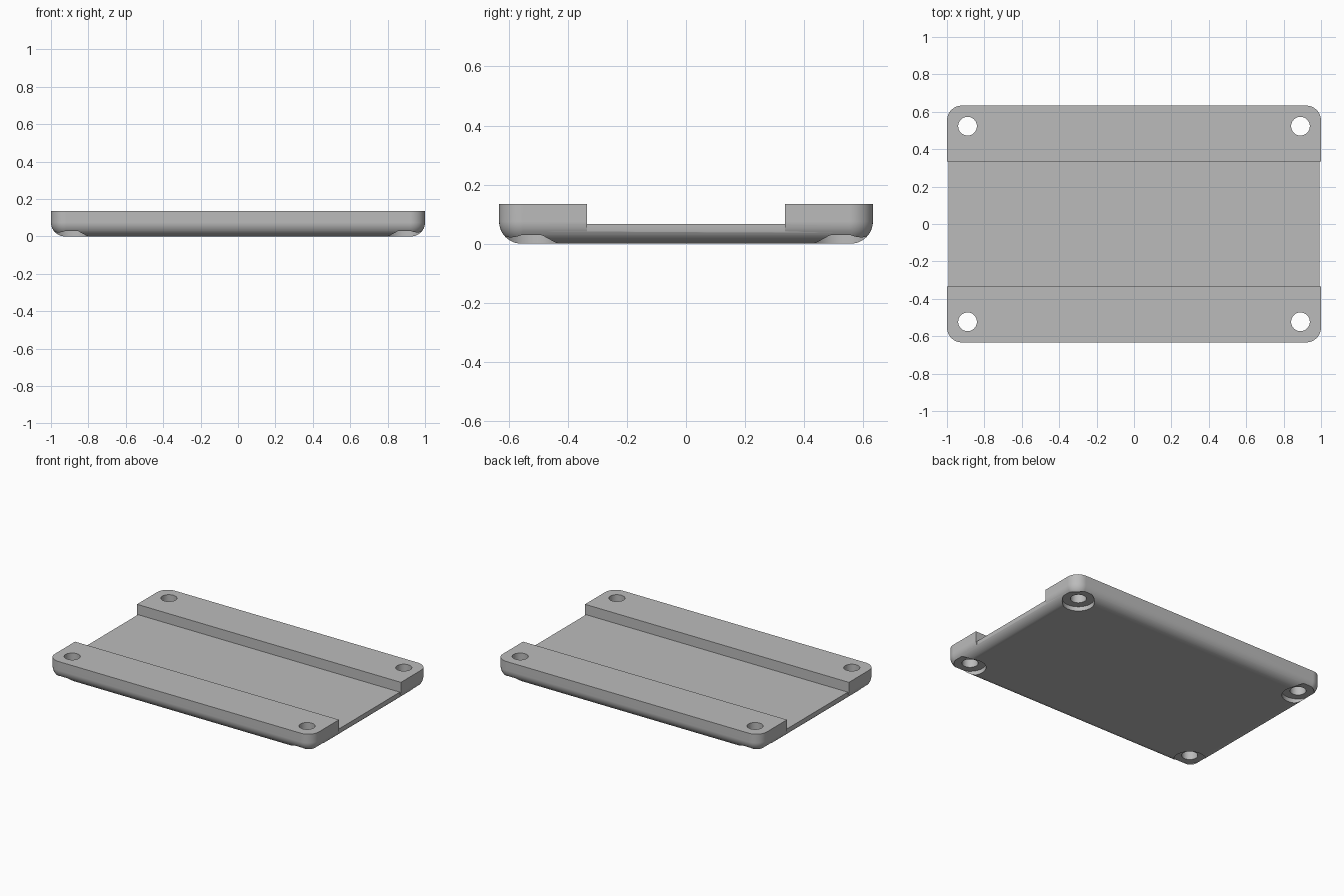
import bpy, bmesh
from math import sin, cos, pi

if "Cube" in bpy.data.objects:
    bpy.data.objects.remove(bpy.data.objects["Cube"])

HX, HY, TOP = 1.0, 0.633, 0.135      # half sizes and height
CORNER, FILLET = 0.08, 0.075         # plan corner radius, bottom edge radius
FLOOR, CH = 0.066, 0.335             # channel floor height and half width

grey = bpy.data.materials.new("grey")
grey.diffuse_color = (0.5, 0.5, 0.5, 1)
grey.use_nodes = True
grey.node_tree.nodes["Principled BSDF"].inputs["Base Color"].default_value = grey.diffuse_color


def make_object(name, bm):
    bmesh.ops.recalc_face_normals(bm, faces=bm.faces)
    mesh = bpy.data.meshes.new(name)
    bm.to_mesh(mesh)
    bm.free()
    mesh.materials.append(grey)
    obj = bpy.data.objects.new(name, mesh)
    bpy.context.collection.objects.link(obj)
    return obj


def ring(bm, inset, z, steps=12):
    """Rounded rectangle of vertices, pulled in by inset."""
    r = CORNER - inset
    verts = []
    for q, (sx, sy) in enumerate([(1, 1), (-1, 1), (-1, -1), (1, -1)]):
        for i in range(steps + 1):
            a = (q + i / steps) * pi / 2
            verts.append(bm.verts.new((sx * (HX - CORNER) + r * cos(a),
                                       sy * (HY - CORNER) + r * sin(a), z)))
    return verts


def box(bm, x0, x1, y0, y1, z0, z1):
    res = bmesh.ops.create_cube(bm, size=1)
    for v in res["verts"]:
        v.co = ((x0 + x1) / 2 + v.co.x * (x1 - x0),
                (y0 + y1) / 2 + v.co.y * (y1 - y0),
                (z0 + z1) / 2 + v.co.z * (z1 - z0))


def cylinder(bm, x, y, r, z0, z1):
    res = bmesh.ops.create_cone(bm, cap_ends=True, segments=48,
                                radius1=r, radius2=r, depth=z1 - z0)
    bmesh.ops.translate(bm, verts=res["verts"], vec=(x, y, (z0 + z1) / 2))


def cut(target, name, build):
    bm = bmesh.new()
    build(bm)
    cutter = make_object(name, bm)
    cutter.hide_render = True
    mod = target.modifiers.new(name, 'BOOLEAN')
    mod.operation, mod.solver, mod.object = 'DIFFERENCE', 'EXACT', cutter
    bpy.context.view_layer.objects.active = target
    bpy.ops.object.modifier_apply(modifier=name)
    bpy.data.objects.remove(cutter)


# Plate body: rounded rectangle with a rounded lower edge
bm = bmesh.new()
N = 14
rings = []
for i in range(N + 1):
    a = i / N * pi / 2
    rings.append(ring(bm, FILLET * (1 - sin(a)), FILLET * (1 - cos(a))))
rings.append(ring(bm, 0, TOP))
for lo, hi in zip(rings, rings[1:]):
    n = len(lo)
    for i in range(n):
        j = (i + 1) % n
        bm.faces.new((lo[i], lo[j], hi[j], hi[i]))
bm.faces.new(rings[0][::-1])
bm.faces.new(rings[-1])
plate = make_object("base_plate", bm)

# Wide channel along the length
cut(plate, "channel_cutter",
    lambda b: box(b, -1.2, 1.2, -CH, CH, FLOOR, 0.3))

# Slightly recessed channel ends
for s in (-1, 1):
    cut(plate, "end_recess_cutter",
        lambda b: box(b, min(s * 0.992, s * 1.2), max(s * 0.992, s * 1.2),
                      -CH, CH, 0.03, 0.3))

# Screw holes with wide counterbores underneath
for sx in (-1, 1):
    for sy in (-1, 1):
        x, y = sx * 0.89, sy * 0.523
        cut(plate, "hole_cutter", lambda b: cylinder(b, x, y, 0.05, -0.1, 0.3))
        cut(plate, "counterbore_cutter",
            lambda b: cylinder(b, x, y, 0.1, -0.1, 0.03))

bpy.ops.object.select_all(action='DESELECT')
plate.select_set(True)
bpy.context.view_layer.objects.active = plate
bpy.ops.object.shade_smooth_by_angle(angle=pi / 6)
weighted = plate.modifiers.new("weighted_normals", 'WEIGHTED_NORMAL')
weighted.keep_sharp = True
